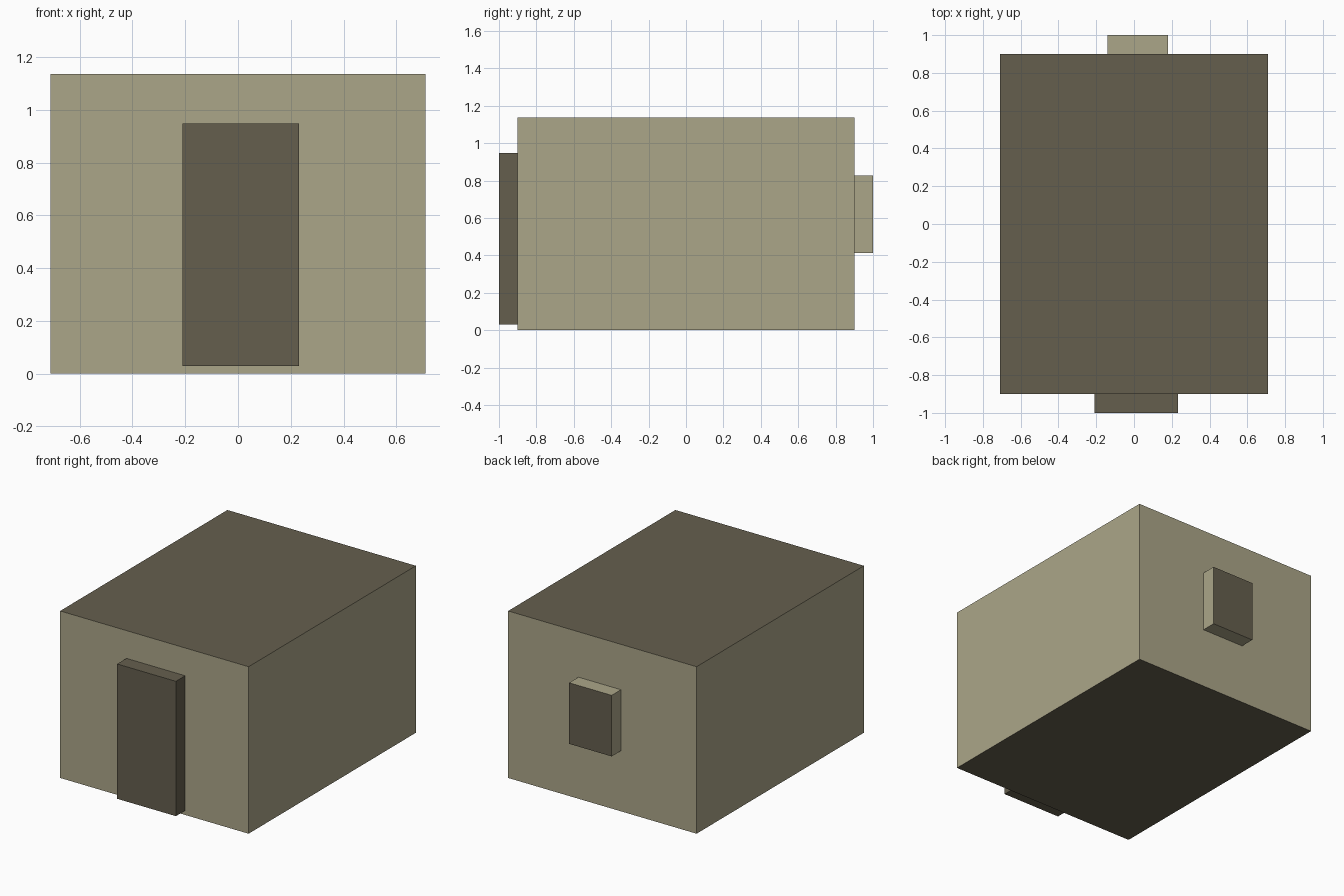
import bpy
import bmesh

if "Cube" in bpy.data.objects:
    bpy.data.objects.remove(bpy.data.objects["Cube"])


def material(name, rgb):
    m = bpy.data.materials.new(name)
    m.diffuse_color = (*rgb, 1.0)
    m.use_nodes = True
    m.node_tree.nodes["Principled BSDF"].inputs["Base Color"].default_value = m.diffuse_color
    return m


PALE = material("pale_wall", (0.41, 0.38, 0.25))
DARK = material("dark_brown", (0.13, 0.114, 0.076))


def box(name, lo, hi, is_dark, open_side=None):
    """Axis-aligned box; is_dark(normal) picks the dark faces, open_side drops a hidden face."""
    bm = bmesh.new()
    bmesh.ops.create_cube(bm, size=1)
    for v in bm.verts:
        v.co = [(a + b) / 2 + c * (b - a) for a, b, c in zip(lo, hi, v.co)]
    bm.normal_update()
    for f in bm.faces:
        f.material_index = 1 if is_dark(f.normal) else 0
    if open_side:
        hidden = [f for f in bm.faces if f.normal.y * open_side > 0.5]
        bmesh.ops.delete(bm, geom=hidden, context='FACES')
    mesh = bpy.data.meshes.new(name)
    bm.to_mesh(mesh)
    bm.free()
    mesh.materials.append(PALE)
    mesh.materials.append(DARK)
    obj = bpy.data.objects.new(name, mesh)
    bpy.context.collection.objects.link(obj)
    return obj


# Main block: pale walls, dark roof and floor
box("house_body", (-0.71, -0.9, 0), (0.71, 0.9, 1.137), lambda n: abs(n.z) > 0.5)

# Front door slab, dark all over
box("door", (-0.21, -1.0, 0.03), (0.232, -0.9, 0.948), lambda n: True, open_side=1)

# Back window: pale frame sides, dark pane
box("back_window", (-0.14, 0.9, 0.412), (0.18, 1.0, 0.828), lambda n: n.y > 0.5, open_side=-1)
